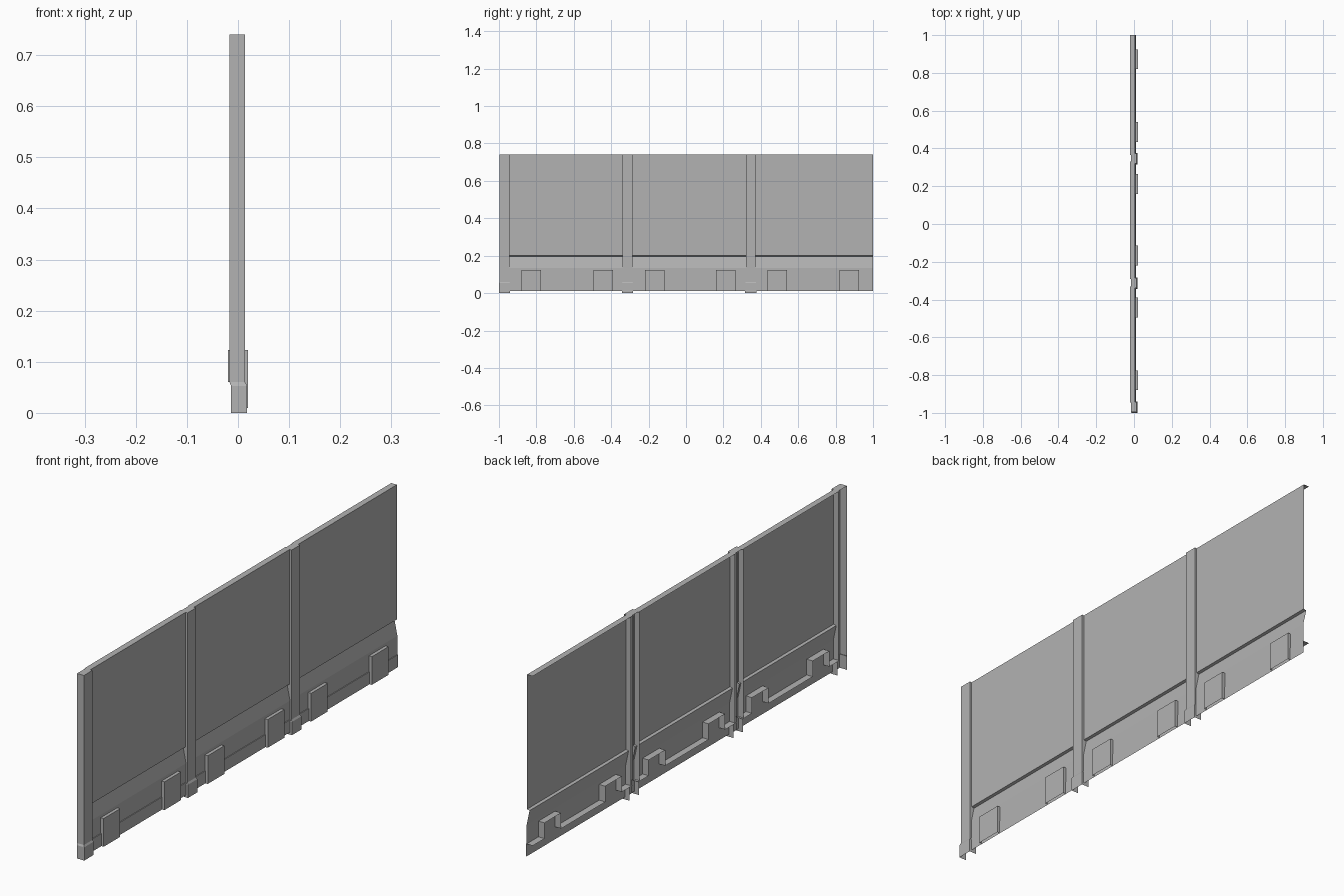
import bpy

cube = bpy.data.objects.get("Cube")
if cube:
    bpy.data.objects.remove(cube, do_unlink=True)

grey = bpy.data.materials.new("concrete_grey")
grey.use_nodes = True
grey.diffuse_color = (0.45, 0.45, 0.45, 1)
grey.node_tree.nodes["Principled BSDF"].inputs["Base Color"].default_value = (0.45, 0.45, 0.45, 1)


def make(name, verts, faces):
    mesh = bpy.data.meshes.new(name)
    mesh.from_pydata(verts, [], faces)
    mesh.materials.append(grey)
    obj = bpy.data.objects.new(name, mesh)
    bpy.context.collection.objects.link(obj)
    return obj


def loft(name, rows, cap_last=False):
    """Skin a list of equally long open sections, outward side facing +x."""
    n = len(rows[0])
    verts = [p for row in rows for p in row]
    faces = [(r * n + i, r * n + i + 1, (r + 1) * n + i + 1, (r + 1) * n + i)
             for r in range(len(rows) - 1) for i in range(n - 1)]
    if cap_last:
        faces.append(tuple(range((len(rows) - 1) * n, len(rows) * n)))
    return make(name, verts, faces)


TOP = 0.74
TRIM_BACK, STRIP_FRONT, BLOCK_FRONT = -0.02, 0.010, 0.02
STRIP_TOP, BLOCK_TOP, FLOOR = 0.06, 0.123, 0.01
POSTS = (-0.972, -0.313, 0.346)
BAYS = ((-0.945, -0.33), (-0.29, 0.33), (0.365, 1.0))
BLOCKS = (((-0.88, -0.775), (-0.495, -0.39)),
          ((-0.22, -0.115), (0.16, 0.265)),
          ((0.435, 0.54), (0.82, 0.925)))

# Wall panel: top lip, flat face, undercut step and sloped skirt, open behind
WALL = [(0.007, FLOOR), (0.007, 0.135), (-0.006, 0.197),
        (0.005, 0.2), (0.005, TOP), (-0.02, TOP)]


def base_trim(name, start, end, blocks):
    """Stepped plinth band: a low strip rising over two raised blocks."""
    spans, y = [], start
    for a, b in blocks:
        spans += [(y, a, False), (a, b, True)]
        y = b
    spans.append((y, end, False))
    verts, faces = [], []

    def quad(*points):
        faces.append(tuple(range(len(verts), len(verts) + 4)))
        verts.extend(points)

    for a, b, raised in spans:
        x = BLOCK_FRONT if raised else STRIP_FRONT
        z = BLOCK_TOP if raised else STRIP_TOP
        quad((x, a, FLOOR), (x, b, FLOOR), (x, b, z), (x, a, z))
        quad((x, a, z), (x, b, z), (TRIM_BACK, b, z), (TRIM_BACK, a, z))
        if raised:
            for s, flip in ((a, False), (b, True)):
                # upper cheek above the strip, lower cheek in front of it
                upper = [(TRIM_BACK, s, STRIP_TOP), (x, s, STRIP_TOP),
                         (x, s, z), (TRIM_BACK, s, z)]
                lower = [(STRIP_FRONT, s, FLOOR), (x, s, FLOOR),
                         (x, s, STRIP_TOP), (STRIP_FRONT, s, STRIP_TOP)]
                for cheek in (upper, lower):
                    quad(*(cheek[::-1] if flip else cheek))
    make(name, verts, faces)


for k, ((start, end), blocks) in enumerate(zip(BAYS, BLOCKS), 1):
    rows = [[(x, y, z) for y in (start, end)] for x, z in WALL]
    loft(f"wall_panel_{k}", rows)
    base_trim(f"base_trim_{k}", start, end, blocks)

# Posts: capped channel with a wider bevelled foot, open behind
LEVELS = [(0.0, 0.030, -0.0135, 0.018), (0.053, 0.030, -0.0135, 0.018),
          (0.060, 0.0265, -0.0165, 0.014), (TOP, 0.0265, -0.0165, 0.014)]
for k, y in enumerate(POSTS, 1):
    y = max(y, -0.97)
    rows = [[(back, y - w, z), (front, y - w, z), (front, y + w, z), (back, y + w, z)]
            for z, w, back, front in LEVELS]
    loft(f"post_{k}", rows, cap_last=True)
